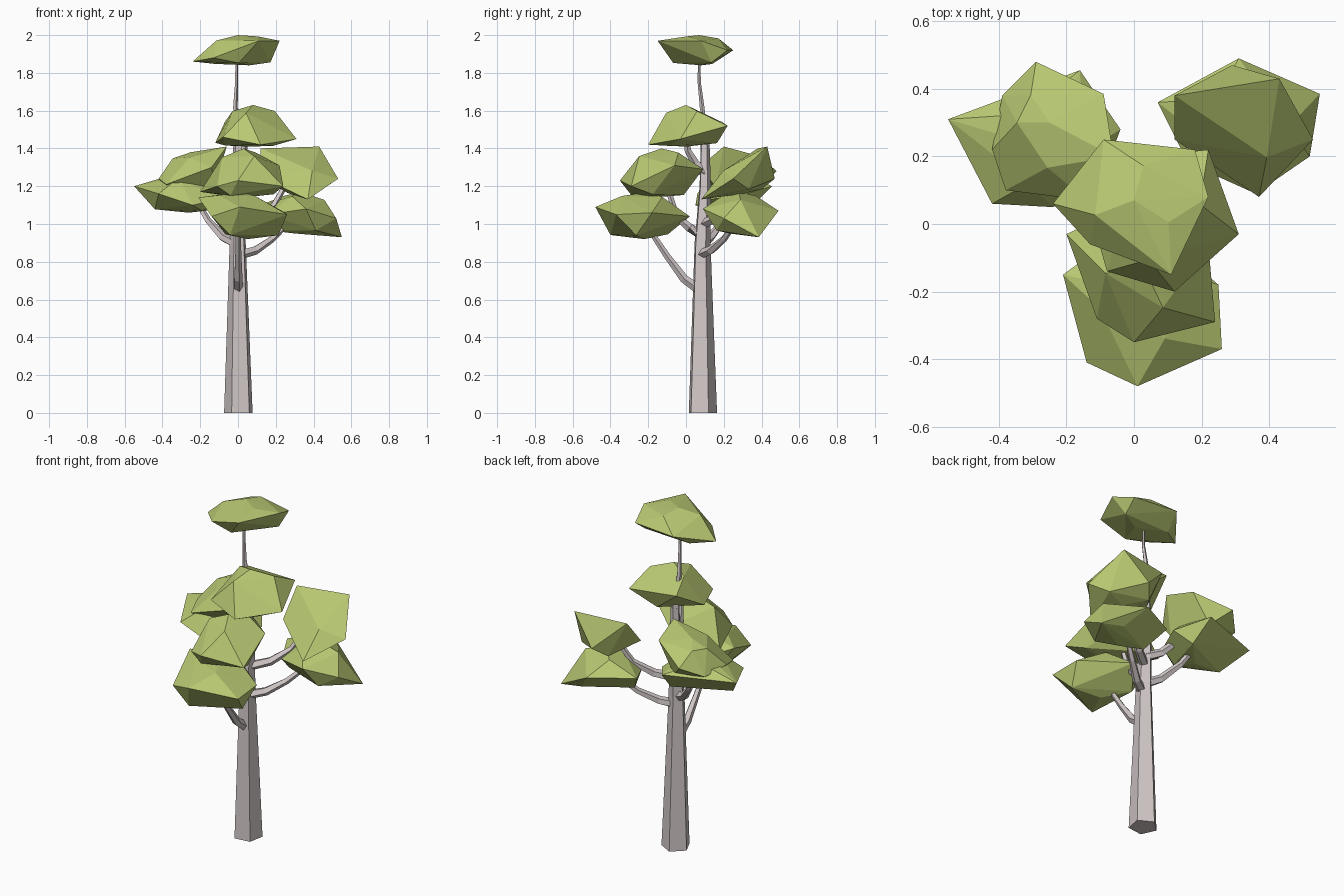
import bpy, bmesh, math
from mathutils import Vector

old = bpy.data.objects.get("Cube")
if old:
    bpy.data.objects.remove(old, do_unlink=True)


def material(name, rgb):
    mat = bpy.data.materials.new(name)
    mat.use_nodes = True
    mat.diffuse_color = (*rgb, 1)
    mat.node_tree.nodes["Principled BSDF"].inputs["Base Color"].default_value = (*rgb, 1)
    return mat


LEAF = material("leaf green", (0.48, 0.58, 0.17))
BARK = material("pale bark", (0.65, 0.58, 0.58))


def finish(name, bm, mat):
    bmesh.ops.recalc_face_normals(bm, faces=bm.faces[:])
    mesh = bpy.data.meshes.new(name)
    bm.to_mesh(mesh)
    bm.free()
    mesh.materials.append(mat)
    obj = bpy.data.objects.new(name, mesh)
    bpy.context.collection.objects.link(obj)


def limb(name, path, radii, sides=5, turn=0.0):
    """Tapered faceted tube along a path."""
    bm = bmesh.new()
    pts = [Vector(p) for p in path]
    rings = []
    for i, p in enumerate(pts):
        along = (pts[min(i + 1, len(pts) - 1)] - pts[max(i - 1, 0)]).normalized()
        if p.z == 0:
            along = Vector((0, 0, 1))
        u = Vector((0, 1, 0)).cross(along)
        if u.length < 0.5:
            u = Vector((1, 0, 0)).cross(along)
        u.normalize()
        v = along.cross(u)
        ring = []
        for k in range(sides):
            a = turn + math.tau * k / sides
            ring.append(bm.verts.new(p + radii[i] * (u * math.cos(a) + v * math.sin(a))))
        rings.append(ring)
    for a, b in zip(rings, rings[1:]):
        for k in range(sides):
            j = (k + 1) % sides
            bm.faces.new((a[k], a[j], b[j], b[k]))
    bm.faces.new(rings[0][::-1])
    bm.faces.new(rings[-1])
    finish(name, bm, BARK)


def toward(start, end, across, up):
    """Point part of the way to another, with its own share of the height."""
    p = start.lerp(end, across)
    p.z = start.z + (end.z - start.z) * up
    return p


def clump(name, crown, base, rim):
    """Faceted leaf mass: an uneven rim that bulges up to a crown and down to a base."""
    crown, base = Vector(crown), Vector(base)
    rim = [Vector(p) for p in rim]
    cloud = rim + [crown, base]
    for i, p in enumerate(rim):
        edge = (p + rim[(i + 1) % len(rim)]) / 2
        if i % 2 == 0:
            cloud.append(toward(edge, crown, 0.38, 0.78))
        else:
            cloud.append(toward(edge, base, 0.2, 0.85))
    bm = bmesh.new()
    for p in cloud:
        bm.verts.new(p)
    bmesh.ops.convex_hull(bm, input=bm.verts[:])
    loose = [v for v in bm.verts if not v.link_faces]
    bmesh.ops.delete(bm, geom=loose, context='VERTS')
    finish(name, bm, LEAF)


# Trunk and thin top stem
limb("trunk", [(0.005, 0.085, 0), (0, 0.085, 0.9), (0, 0.1, 1.2), (0, 0.1, 1.46)],
     [0.08, 0.045, 0.032, 0.024], turn=0.44)
limb("top_stem", [(0, 0.1, 1.42), (-0.015, 0.085, 1.62), (-0.008, 0.07, 1.75), (-0.008, 0.07, 1.88)],
     [0.022, 0.013, 0.009, 0.007])

# Branches
taper = [0.027, 0.024, 0.018, 0.014]
limb("front_lower_branch", [(0, 0.06, 0.66), (0, -0.01, 0.71), (0, -0.1, 0.83), (0, -0.2, 0.98)], taper)
limb("front_upper_branch", [(0, 0.09, 0.94), (0, 0.02, 0.98), (0, -0.05, 1.04), (0, -0.1, 1.2)], taper)
limb("crown_branch", [(0, 0.1, 1.27), (0.01, 0.05, 1.32), (0.03, 0.01, 1.39), (0.05, 0, 1.48)], taper)
limb("left_lower_branch", [(0.01, 0.08, 0.84), (0.09, 0.13, 0.86), (0.18, 0.2, 0.92), (0.28, 0.27, 1.02)], taper)
limb("left_upper_branch", [(0, 0.09, 1.0), (0.1, 0.16, 1.03), (0.19, 0.23, 1.1), (0.27, 0.28, 1.24)], taper)
limb("right_lower_branch", [(0, 0.08, 0.89), (-0.08, 0.13, 0.93), (-0.16, 0.2, 1.02), (-0.23, 0.25, 1.14)], taper)
limb("right_upper_branch", [(0, 0.1, 1.05), (-0.07, 0.15, 1.08), (-0.14, 0.22, 1.16), (-0.21, 0.27, 1.28)], taper)

# Leaf masses: crown, base and rim outline
clump("top_leaves", (0, 0.07, 2), (0.06, 0.08, 1.84),
      [(-0.09, 0.25, 1.92), (0.18, 0.22, 1.92), (0.22, 0.08, 1.97),
       (0.11, -0.15, 1.97), (-0.13, -0.06, 1.88), (-0.24, 0.06, 1.86)])
clump("crown_leaves", (0.08, 0, 1.63), (0.07, 0, 1.41),
      [(-0.12, 0, 1.43), (-0.07, 0.19, 1.54), (0.22, 0.22, 1.52),
       (0.31, -0.03, 1.45), (0.12, -0.2, 1.42), (-0.08, -0.14, 1.46)])
clump("front_upper_leaves", (0.03, -0.13, 1.4), (0.02, -0.18, 1.14),
      [(-0.2, -0.03, 1.17), (-0.11, -0.28, 1.2), (0, -0.35, 1.23),
       (0.24, -0.29, 1.2), (0.22, -0.06, 1.31), (0.05, 0.09, 1.29)])
clump("front_lower_leaves", (0.02, -0.2, 1.17), (0.05, -0.22, 0.92),
      [(-0.21, -0.15, 1.14), (-0.14, -0.41, 1.04), (0.01, -0.48, 1.09),
       (0.26, -0.37, 1.05), (0.25, -0.18, 1.06), (0.02, 0.02, 1.04)])
clump("left_upper_leaves", (0.3, 0.25, 1.31), (0.33, 0.3, 1.16),
      [(0.12, 0.25, 1.25), (0.12, 0.38, 1.4), (0.29, 0.47, 1.24),
       (0.43, 0.43, 1.41), (0.53, 0.25, 1.24), (0.37, 0.08, 1.13)])
clump("left_lower_leaves", (0.33, 0.28, 1.17), (0.3, 0.23, 0.95),
      [(0.07, 0.36, 1.08), (0.31, 0.49, 1.07), (0.55, 0.385, 0.93),
       (0.52, 0.2, 1.03), (0.36, 0.09, 1.08), (0.16, 0.18, 1.05)])
clump("right_upper_leaves", (-0.25, 0.3, 1.38), (-0.22, 0.25, 1.17),
      [(-0.39, 0.38, 1.22), (-0.29, 0.48, 1.28), (-0.09, 0.385, 1.36), (-0.06, 0.2, 1.41),
       (-0.14, 0.07, 1.3), (-0.38, 0.1, 1.21), (-0.42, 0.22, 1.24)])
clump("right_lower_leaves", (-0.28, 0.23, 1.28), (-0.26, 0.2, 1.06),
      [(-0.55, 0.31, 1.2), (-0.16, 0.455, 1.2), (-0.04, 0.28, 1.15),
       (-0.1, 0.12, 1.13), (-0.24, 0.05, 1.1), (-0.42, 0.06, 1.16)])
